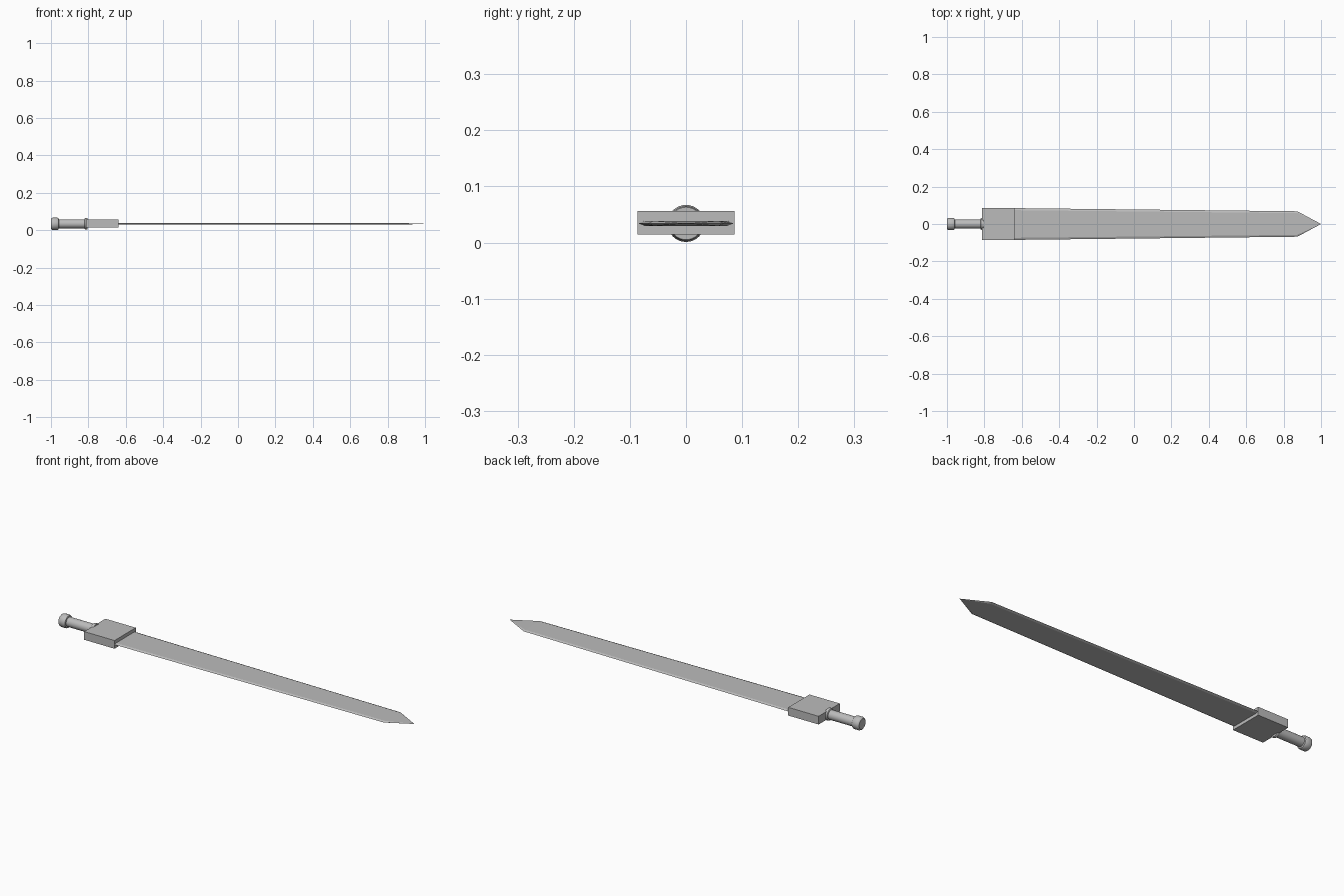
import bpy, bmesh, math
from mathutils import Matrix

cube = bpy.data.objects.get("Cube")
if cube:
    bpy.data.objects.remove(cube, do_unlink=True)

AXIS_Z = 0.034

steel = bpy.data.materials.new("grey_steel")
steel.use_nodes = True
GREY = (0.5, 0.5, 0.5, 1)
steel.diffuse_color = GREY
steel.node_tree.nodes["Principled BSDF"].inputs["Base Color"].default_value = GREY


def finish(bm, name, smooth=False):
    bmesh.ops.recalc_face_normals(bm, faces=bm.faces)
    mesh = bpy.data.meshes.new(name)
    bm.to_mesh(mesh)
    bm.free()
    mesh.materials.append(steel)
    obj = bpy.data.objects.new(name, mesh)
    bpy.context.collection.objects.link(obj)
    obj.location.z = AXIS_Z
    if smooth:
        bpy.ops.object.select_all(action="DESELECT")
        obj.select_set(True)
        bpy.context.view_layer.objects.active = obj
        bpy.ops.object.shade_smooth_by_angle(angle=math.radians(35))
    return obj


def turned(name, profile, sides=32):
    """Revolve (x, radius) pairs around the sword's long axis."""
    bm = bmesh.new()
    rings = []
    for x, r in profile:
        angles = [2 * math.pi * i / sides for i in range(sides)]
        rings.append([bm.verts.new((x, r * math.cos(a), r * math.sin(a))) for a in angles])
    for a, b in zip(rings, rings[1:]):
        for i in range(sides):
            j = (i + 1) % sides
            bm.faces.new((a[i], a[j], b[j], b[i]))
    bm.faces.new(rings[0])
    bm.faces.new(rings[-1])
    return finish(bm, name, smooth=True)


# Handle: pommel, grip and collar
turned("pommel", [(-1.0, 0.026), (-0.996, 0.031), (-0.99, 0.033),
                  (-0.966, 0.033), (-0.96, 0.03), (-0.958, 0.024)])
turned("grip", [(-0.96, 0.024), (-0.81, 0.024)])
turned("collar", [(-0.822, 0.024), (-0.819, 0.029), (-0.814, 0.031),
                  (-0.808, 0.031), (-0.804, 0.029)])

# Block guard
bm = bmesh.new()
bmesh.ops.create_cube(bm, size=1, matrix=Matrix.Translation((-0.726, 0, 0.001))
                      @ Matrix.Diagonal((0.172, 0.172, 0.042, 1)))
finish(bm, "guard")

# Blade: bevelled hexagonal section, tapering to a point
bm = bmesh.new()
rings = []
for x, half, flat in ((-0.65, 0.085, 0.074), (0.873, 0.068, 0.058)):
    t = 0.0045
    section = ((half, 0), (flat, t), (-flat, t), (-half, 0), (-flat, -t), (flat, -t))
    rings.append([bm.verts.new((x, y, z)) for y, z in section])
tip = bm.verts.new((1.0, 0, 0))
root, shoulder = rings
bm.faces.new(root)
for i in range(6):
    j = (i + 1) % 6
    bm.faces.new((root[i], root[j], shoulder[j], shoulder[i]))
    bm.faces.new((shoulder[i], shoulder[j], tip))
finish(bm, "blade")
